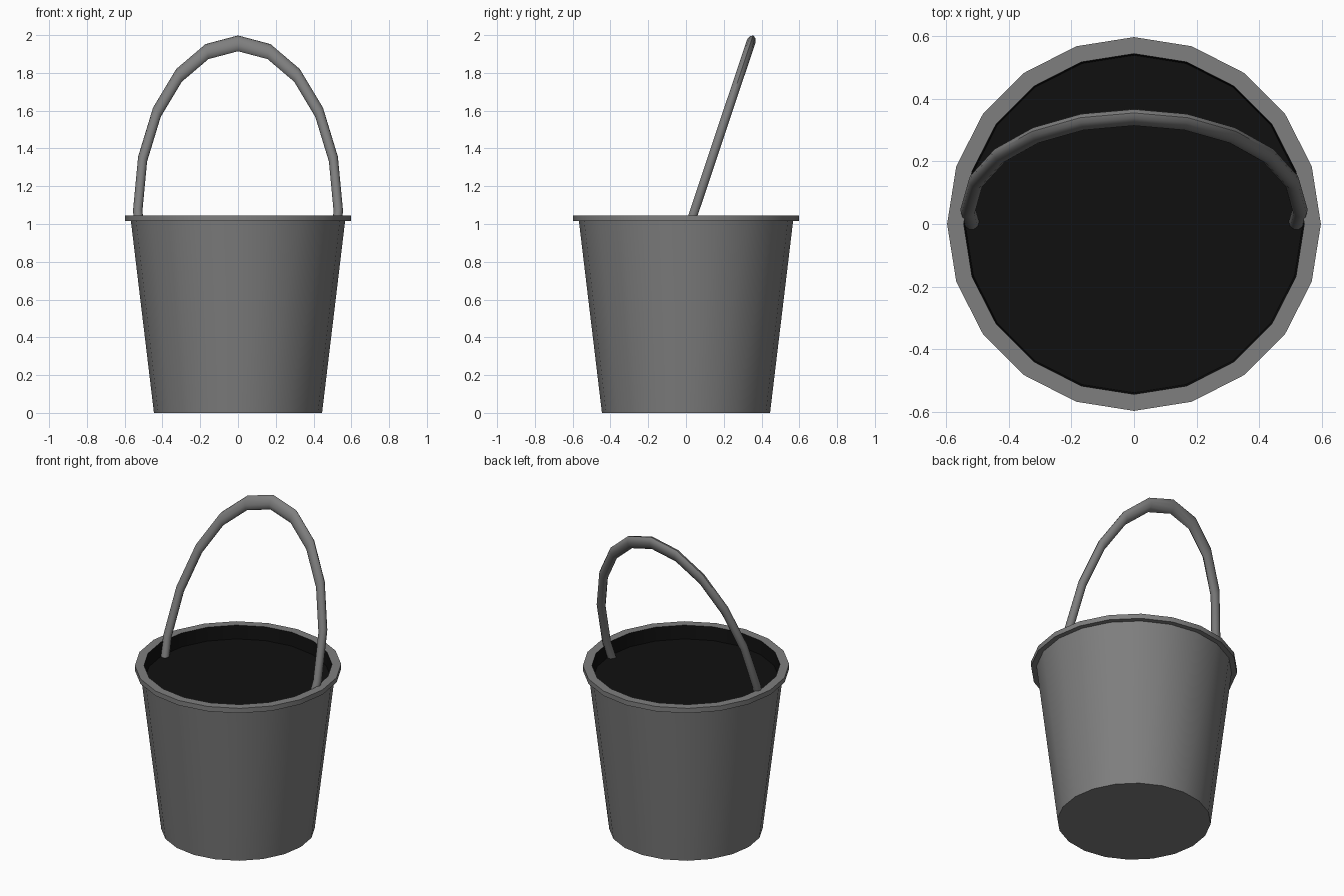
import bpy, bmesh, math
from mathutils import Matrix, Vector

if "Cube" in bpy.data.objects:
    bpy.data.objects.remove(bpy.data.objects["Cube"])

SIDES = 20


def material(name, value):
    m = bpy.data.materials.new(name)
    m.diffuse_color = (value, value, value, 1)
    m.use_nodes = True
    m.node_tree.nodes["Principled BSDF"].inputs["Base Color"].default_value = m.diffuse_color
    return m


grey = material("grey metal", 0.21)
black = material("black inside", 0.005)


def finish(name, bm, mat):
    me = bpy.data.meshes.new(name)
    bm.to_mesh(me)
    bm.free()
    ob = bpy.data.objects.new(name, me)
    bpy.context.collection.objects.link(ob)
    me.materials.append(mat)
    bpy.ops.object.select_all(action='DESELECT')
    ob.select_set(True)
    bpy.context.view_layer.objects.active = ob
    bpy.ops.object.shade_smooth_by_angle(angle=math.radians(40))
    return ob


def lathe(name, profile, mat, cap=None):
    """Turn (radius, z) points, listed so faces point outwards; cap closes one end."""
    bm = bmesh.new()
    rings = [[bm.verts.new((r * math.cos(a), r * math.sin(a), z))
              for a in (math.tau * i / SIDES for i in range(SIDES))]
             for r, z in profile]
    for lo, hi in zip(rings, rings[1:]):
        for i in range(SIDES):
            j = (i + 1) % SIDES
            bm.faces.new((lo[i], lo[j], hi[j], hi[i]))
    if cap == "first":
        bm.faces.new(rings[0][::-1])
    elif cap == "last":
        bm.faces.new(rings[-1])
    return finish(name, bm, mat)


# Tapered bucket wall with closed bottom
lathe("bucket_body", [(0.445, 0), (0.567, 1.015)], grey, "first")
# Flat overhanging lip
lathe("rim", [(0.567, 1.015), (0.598, 1.015), (0.598, 1.046), (0.545, 1.046)], grey)
# Dark inner wall and the dark surface just below the lip
lathe("dark_filling", [(0.545, 1.046), (0.54, 0.96)], black, "last")

# Handle: stretched, tilted ring, ending below the dark surface
bm = bmesh.new()
R, r, STRETCH, N = 0.531, 0.025, 1.76, 10
tilt = (Matrix.Translation((0, 0.045, 1.07))
        @ Matrix.Rotation(math.radians(-18.5), 4, 'X')
        @ Matrix.Diagonal((1, 1, STRETCH, 1)))
rings = []
for k in range(-1, 12):
    a = math.tau * k / 20
    ring = []
    for i in range(N):
        b = math.tau * i / N
        d = R + r * math.cos(b)
        ring.append(bm.verts.new(tilt @ Vector((d * math.cos(a), r * math.sin(b), d * math.sin(a)))))
    rings.append(ring)
for p, q in zip(rings, rings[1:]):
    for i in range(N):
        j = (i + 1) % N
        bm.faces.new((p[i], p[j], q[j], q[i]))
bm.faces.new(rings[0])
bm.faces.new(rings[-1])
bmesh.ops.recalc_face_normals(bm, faces=bm.faces)
finish("handle", bm, grey)
